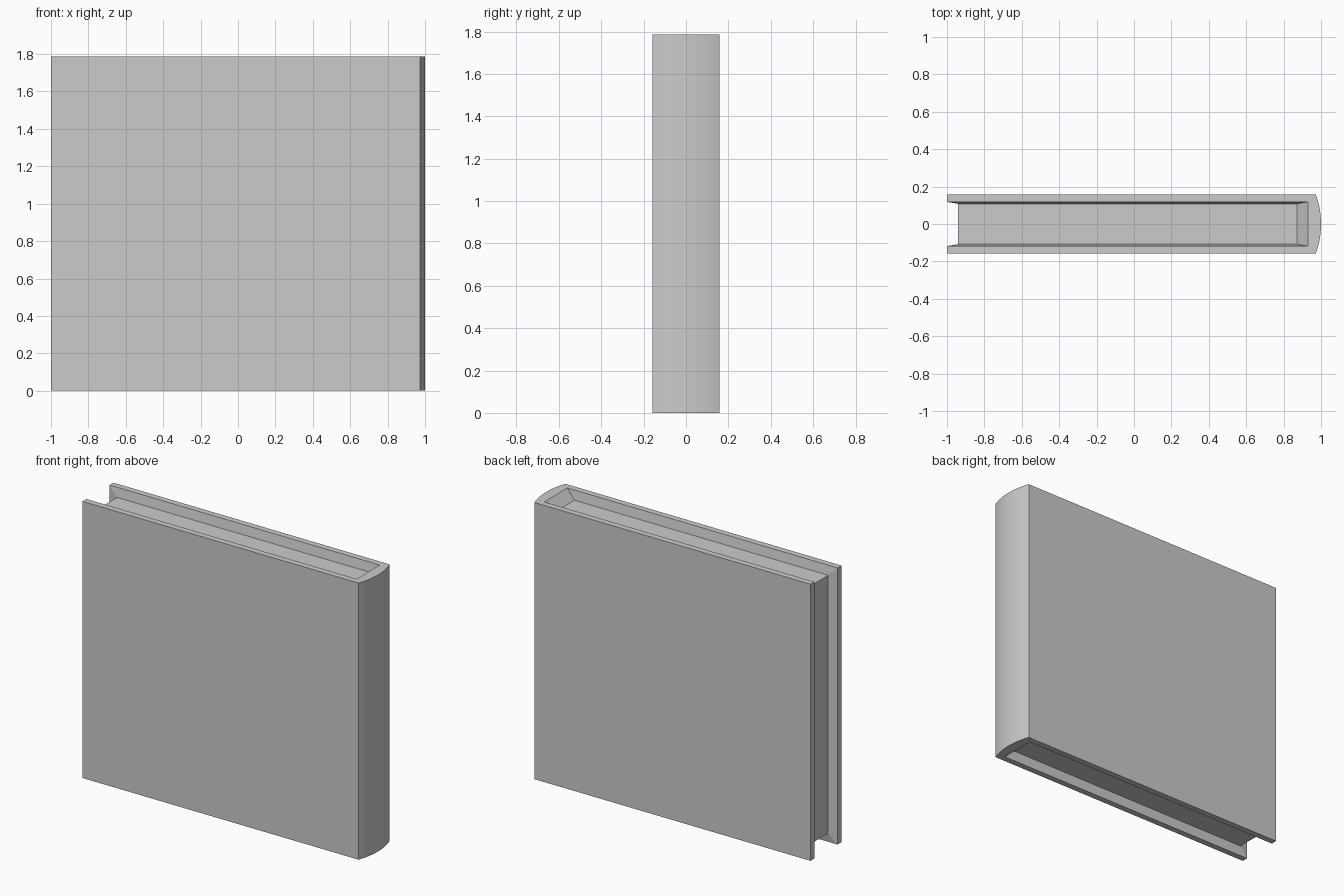
import bpy, bmesh, math

if "Cube" in bpy.data.objects:
    bpy.data.objects.remove(bpy.data.objects["Cube"])

H = 1.786            # height
W = 0.158            # half thickness
SIDE_X = 0.972       # where the flat boards meet the rounded spine
RIM_Y, RIM_X = 0.118, 0.93
PAGE_Y, PAGE_X0, PAGE_X1, DEPTH = 0.108, -0.94, 0.872, 0.06
SEG = 12

bm = bmesh.new()


def face(points, smooth=False):
    f = bm.faces.new([bm.verts.new(p) for p in points])
    f.smooth = smooth


# Rounded spine arc, from front board to back board
sag = 1.0 - SIDE_X
radius = (W * W + sag * sag) / (2 * sag)
half = math.asin(W / radius)
arc = []
for i in range(SEG + 1):
    a = -half + 2 * half * i / SEG
    arc.append((1.0 - radius + radius * math.cos(a), radius * math.sin(a)))
for (x0, y0), (x1, y1) in zip(arc, arc[1:]):
    face([(x0, y0, 0), (x1, y1, 0), (x1, y1, H), (x0, y0, H)], True)

# Cover boards with their fore edges, and the sloped walls of the page recess
for s in (-1, 1):
    o, r, p = s * W, s * RIM_Y, s * PAGE_Y
    face([(-1, o, 0), (SIDE_X, o, 0), (SIDE_X, o, H), (-1, o, H)])
    face([(-1, o, 0), (-1, r, 0), (-1, r, H), (-1, o, H)])
    rim = [(RIM_X, r, 0), (-1, r, 0), (-1, r, H), (RIM_X, r, H)]
    page = [(PAGE_X1, p, DEPTH), (PAGE_X0, p, DEPTH),
            (PAGE_X0, p, H - DEPTH), (PAGE_X1, p, H - DEPTH)]
    for i in range(3):
        face([rim[i], rim[i + 1], page[i + 1], page[i]])

# Top and bottom: cover rim, page edges, sloped end at the spine
for z, zp in ((0, DEPTH), (H, H - DEPTH)):
    face([(-1, -W, z)] + [(x, y, z) for x, y in arc] +
         [(-1, W, z), (-1, RIM_Y, z), (RIM_X, RIM_Y, z),
          (RIM_X, -RIM_Y, z), (-1, -RIM_Y, z)])
    face([(PAGE_X0, -PAGE_Y, zp), (PAGE_X1, -PAGE_Y, zp),
          (PAGE_X1, PAGE_Y, zp), (PAGE_X0, PAGE_Y, zp)])
    face([(RIM_X, -RIM_Y, z), (RIM_X, RIM_Y, z),
          (PAGE_X1, PAGE_Y, zp), (PAGE_X1, -PAGE_Y, zp)])

# Fore edge of the pages
face([(PAGE_X0, -PAGE_Y, DEPTH), (PAGE_X0, PAGE_Y, DEPTH),
      (PAGE_X0, PAGE_Y, H - DEPTH), (PAGE_X0, -PAGE_Y, H - DEPTH)])

# Weld into one closed book
bmesh.ops.remove_doubles(bm, verts=bm.verts[:], dist=1e-5)
bmesh.ops.recalc_face_normals(bm, faces=bm.faces[:])
mesh = bpy.data.meshes.new("book")
bm.to_mesh(mesh)
bm.free()
bpy.context.collection.objects.link(bpy.data.objects.new("book", mesh))
